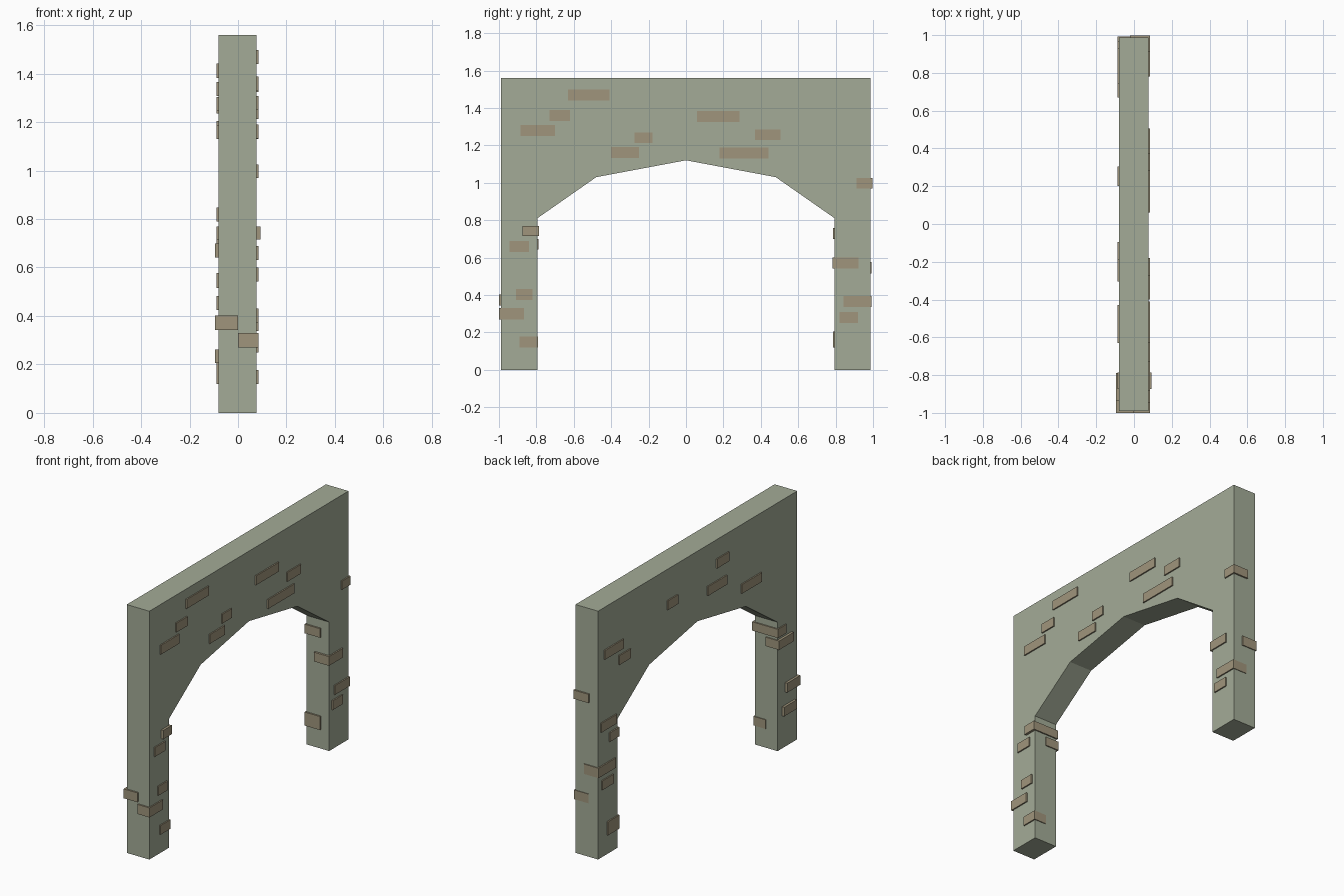
import bpy, bmesh


def material(name, rgb):
    m = bpy.data.materials.new(name)
    m.diffuse_color = (*rgb, 1)
    return m


def add_object(name, bm, mat):
    bmesh.ops.recalc_face_normals(bm, faces=bm.faces)
    me = bpy.data.meshes.new(name)
    bm.to_mesh(me)
    bm.free()
    me.materials.append(mat)
    ob = bpy.data.objects.new(name, me)
    bpy.context.collection.objects.link(ob)
    return ob


def add_bricks(name, boxes, mat):
    """Each box is x0, x1, y0, y1, z0, z1."""
    bm = bmesh.new()
    for x0, x1, y0, y1, z0, z1 in boxes:
        r = bmesh.ops.create_cube(bm, size=1)
        for v in r["verts"]:
            v.co.x = x1 if v.co.x > 0 else x0
            v.co.y = y1 if v.co.y > 0 else y0
            v.co.z = z1 if v.co.z > 0 else z0
    return add_object(name, bm, mat)


plaster = material("plaster", (0.37, 0.41, 0.31))
stone = material("stone", (0.35, 0.30, 0.20))

XB, XF = -0.08, 0.077      # wall faces
H = 0.058                  # usual brick height

# Arched wall: one profile in the y-z plane, extruded through its thickness
profile = [(-0.99, 0), (-0.795, 0), (-0.795, 0.81), (-0.48, 1.03), (0, 1.12),
           (0.48, 1.03), (0.795, 0.81), (0.795, 0), (0.987, 0),
           (0.987, 1.56), (-0.99, 1.56)]
bm = bmesh.new()
face = bm.faces.new([bm.verts.new((XB, y, z)) for y, z in profile])
ext = bmesh.ops.extrude_face_region(bm, geom=[face])
bmesh.ops.translate(bm, vec=(XF - XB, 0, 0),
                    verts=[v for v in ext["geom"] if isinstance(v, bmesh.types.BMVert)])
add_object("arch_wall", bm, plaster)

# Bricks set in the +x face: y0, y1, z0
right_face = [(-0.63, -0.41, 1.44), (-0.73, -0.62, 1.33), (-0.885, -0.70, 1.25),
              (-0.275, -0.18, 1.212), (-0.40, -0.25, 1.132), (0.06, 0.285, 1.325),
              (0.37, 0.505, 1.228), (0.18, 0.44, 1.13), (-0.945, -0.84, 0.63),
              (-0.91, -0.82, 0.373), (0.82, 0.92, 0.25)]
add_bricks("right_face_bricks",
           [(0.04, 0.085, a, b, z, z + H) for a, b, z in right_face], stone)

# Bricks set in the -x face: y0, y1, z0
left_face = [(0.74, 0.93, 1.235), (0.67, 0.785, 1.147), (0.20, 0.305, 1.308),
             (-0.285, -0.095, 1.245), (-0.305, -0.185, 1.383), (-0.63, -0.43, 1.13),
             (0.81, 0.965, 0.79), (0.84, 0.955, 0.425)]
add_bricks("left_face_bricks",
           [(-0.088, -0.04, a, b, z, z + H) for a, b, z in left_face], stone)
add_bricks("left_face_low_brick", [(-0.095, -0.04, -0.965, -0.84, 0.205, 0.262)], stone)

# Corner bricks that wrap around the pillar edges
corners = [(-0.02, 0.085, 0.912, 0.997, 0.97, 1.025),
           (-0.088, 0.092, -0.873, -0.787, 0.715, 0.77),
           (0.0, 0.085, -1.0, -0.865, 0.27, 0.33),
           (0.0, 0.085, -0.89, -0.79, 0.12, 0.177),
           (-0.02, 0.085, 0.782, 0.922, 0.542, 0.6),
           (-0.015, 0.085, 0.842, 0.991, 0.337, 0.395),
           (-0.095, 0.0, -1.0, -0.87, 0.343, 0.402),
           (-0.095, 0.0, -0.935, -0.788, 0.642, 0.698),
           (-0.088, 0.02, 0.785, 0.88, 0.70, 0.757),
           (-0.088, 0.015, 0.82, 0.993, 0.515, 0.577),
           (-0.088, 0.02, 0.785, 0.90, 0.12, 0.205)]
add_bricks("corner_bricks", corners, stone)
